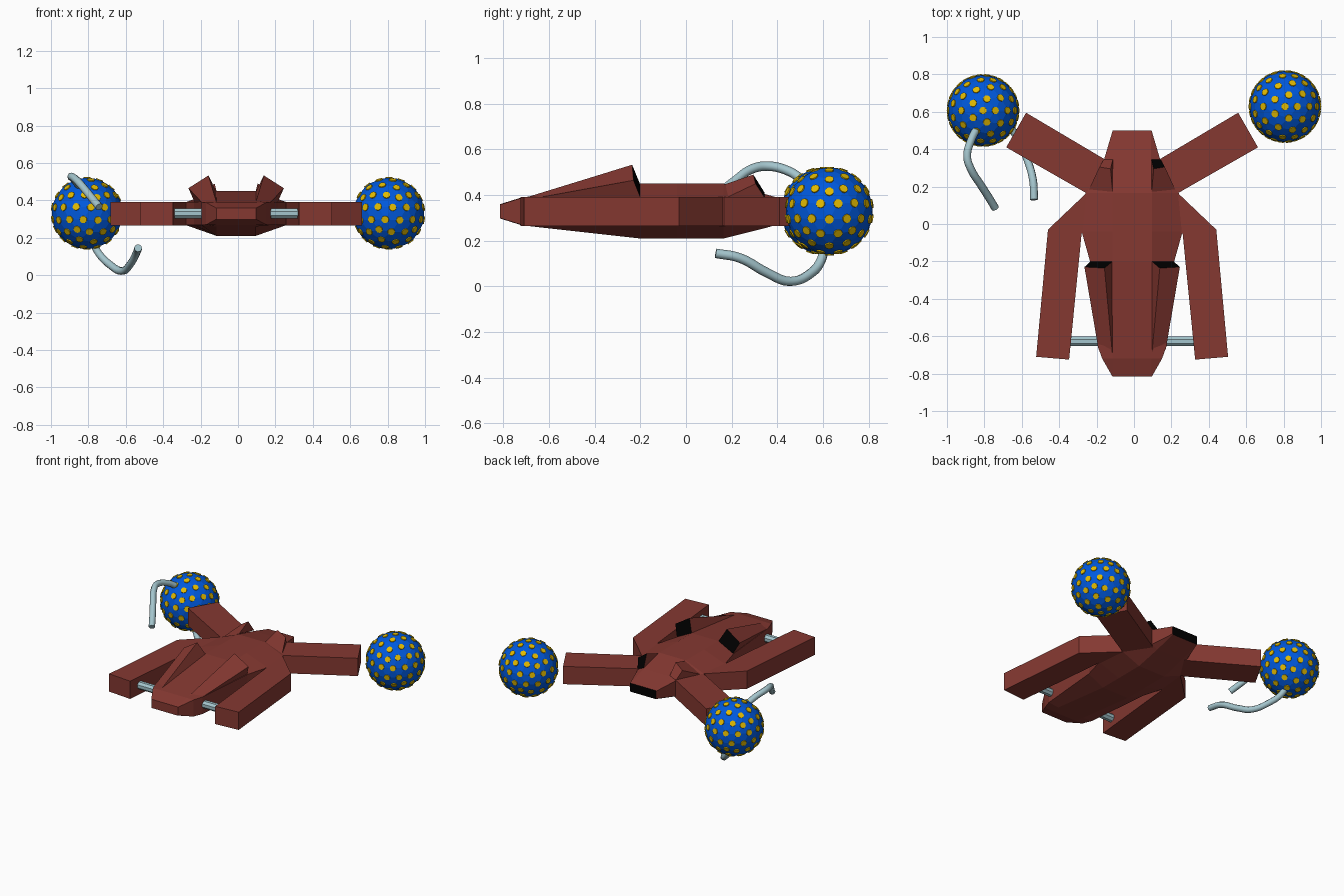
import bpy, bmesh
from mathutils import Matrix, Vector

if "Cube" in bpy.data.objects:
    bpy.data.objects.remove(bpy.data.objects["Cube"])

CX = -0.01          # the hull's centre line


def material(name, rgb):
    m = bpy.data.materials.new(name)
    m.diffuse_color = (*rgb, 1)
    m.use_nodes = True
    m.node_tree.nodes["Principled BSDF"].inputs["Base Color"].default_value = m.diffuse_color
    return m


RED = material("rust_red", (0.235, 0.040, 0.031))
BLACK = material("black", (0.0, 0.0, 0.0))
BLUE = material("blue", (0.0, 0.10, 0.73))
GOLD = material("gold", (0.76, 0.49, 0.0))
STEEL = material("pale_steel", (0.37, 0.56, 0.61))


def finish(name, bm, *mats):
    bmesh.ops.recalc_face_normals(bm, faces=bm.faces)
    me = bpy.data.meshes.new(name)
    bm.to_mesh(me)
    bm.free()
    for m in mats:
        me.materials.append(m)
    ob = bpy.data.objects.new(name, me)
    bpy.context.collection.objects.link(ob)
    return ob


def loft(name, rings, mats, end_mat=0):
    """Skin equal-sized rings of points and cap both ends."""
    bm = bmesh.new()
    rows = [[bm.verts.new(p) for p in r] for r in rings]
    n = len(rows[0])
    for a, b in zip(rows, rows[1:]):
        for i in range(n):
            j = (i + 1) % n
            bm.faces.new((a[i], a[j], b[j], b[i]))
    bm.faces.new(rows[0])
    bm.faces.new(rows[-1]).material_index = end_mat
    return finish(name, bm, *mats)


# Hull: octagonal stations (y, flat half, wide half, low, mid low, mid high, high)
stations = [
    (-0.816, 0.100, 0.105, 0.298, 0.300, 0.358, 0.360),
    (-0.72, 0.105, 0.160, 0.268, 0.270, 0.388, 0.390),
    (-0.65, 0.105, 0.185, 0.260, 0.268, 0.390, 0.398),
    (-0.20, 0.105, 0.225, 0.210, 0.268, 0.390, 0.450),
    (-0.04, 0.105, 0.270, 0.210, 0.268, 0.390, 0.450),
    (0.165, 0.105, 0.250, 0.210, 0.268, 0.390, 0.450),
    (0.345, 0.102, 0.150, 0.255, 0.275, 0.385, 0.405),
    (0.50, 0.100, 0.104, 0.300, 0.303, 0.358, 0.361),
]
rings = []
for y, f, w, z0, z1, z2, z3 in stations:
    half = [(f, z0), (w, z1), (w, z2), (f, z3)]
    ring = half + [(-x, z) for x, z in reversed(half)]
    rings.append([(CX + x, y, z) for x, z in ring])
loft("hull", rings, (RED, BLACK), 1)


def prism(name, outline, s):
    loft(name, [[(CX + s * x, y, z) for x, y in outline] for z in (0.265, 0.392)], (RED,))


def scoop(name, pts, s, rear):
    """Raised wedge: inner tip, outer tip, then the rear quad."""
    bm = bmesh.new()
    t, o, a, b, c, d = [bm.verts.new((CX + s * x, y, z)) for x, y, z in pts]
    for f in ((t, o, c, b), (t, b, a), (o, d, c), (t, a, d, o)):
        bm.faces.new(f)
    bm.faces.new((a, b, c, d)).material_index = rear
    finish(name, bm, RED, BLACK)


for s, side in ((-1, "left"), (1, "right")):
    # Front prong, bent forward from the hull
    prism(side + "_prong", [(0.22, 0.165), (0.245, 0.165), (0.45, -0.03), (0.513, -0.71),
                            (0.337, -0.725), (0.27, -0.05), (0.22, -0.05)], s)
    # Rear arm
    prism(side + "_rear_arm", [(0.567, 0.595), (0.673, 0.41), (0.245, 0.165),
                               (0.08, 0.20), (0.10, 0.32), (0.145, 0.345)], s)
    # Raised scoops on top of the hull
    scoop(side + "_front_scoop", [(0.105, -0.70, 0.39), (0.18, -0.67, 0.385), (0.105, -0.20, 0.445),
                                  (0.148, -0.236, 0.533), (0.255, -0.23, 0.465), (0.222, -0.20, 0.39)], s, 1)
    scoop(side + "_rear_scoop", [(0.105, 0.175, 0.449), (0.235, 0.175, 0.388), (0.103, 0.345, 0.41),
                                 (0.115, 0.295, 0.49), (0.175, 0.305, 0.45), (0.152, 0.345, 0.388)],
          s, 1 if s > 0 else 0)
    # Crossbar between prong and hull
    bm = bmesh.new()
    bmesh.ops.create_cone(bm, cap_ends=True, segments=8, radius1=0.028, radius2=0.028, depth=0.24,
                          matrix=Matrix.Translation((CX + s * 0.26, -0.627, 0.33))
                          @ Matrix.Rotation(1.5707963, 4, 'Y') @ Matrix.Rotation(0.3926991, 4, 'Z'))
    finish(side + "_crossbar", bm, STEEL)


def faceted_ball(radius):
    """Icosahedron with every edge split in three, pushed out to a sphere."""
    bm = bmesh.new()
    bmesh.ops.create_icosphere(bm, subdivisions=1, radius=1)
    bmesh.ops.subdivide_edges(bm, edges=bm.edges[:], cuts=2, use_grid_fill=True)
    for v in bm.verts:
        v.co = v.co.normalized() * radius
    return bm


# Faceted balls with a flat round stud on every corner
for side, centre in (("left", (-0.807, 0.607, 0.33)), ("right", (0.807, 0.628, 0.33))):
    move = Matrix.Translation(centre)
    ball = faceted_ball(0.193)
    directions = [v.co.normalized() for v in ball.verts]
    ball.transform(move)
    finish(side + "_ball", ball, BLUE)
    bm = bmesh.new()
    for d in directions:
        turn = d.to_track_quat('Z', 'Y').to_matrix().to_4x4()
        bmesh.ops.create_cone(bm, cap_ends=True, segments=10, radius1=0.0205, radius2=0.0195, depth=0.008,
                              matrix=move @ Matrix.Translation(d * 0.190) @ turn)
    finish(side + "_ball_studs", bm, GOLD)


def hose(name, points):
    cu = bpy.data.curves.new(name, 'CURVE')
    cu.dimensions = '3D'
    cu.bevel_depth = 0.021
    cu.bevel_resolution = 2
    cu.resolution_u = 5
    cu.use_fill_caps = True
    sp = cu.splines.new('BEZIER')
    sp.bezier_points.add(len(points) - 1)
    for bp, p in zip(sp.bezier_points, points):
        bp.co = Vector(p)
        bp.handle_left_type = bp.handle_right_type = 'AUTO'
    cu.materials.append(STEEL)
    bpy.context.collection.objects.link(bpy.data.objects.new(name, cu))


# Loose hoses on the left ball
hose("upper_hose", [(-0.835, 0.52, 0.46), (-0.87, 0.45, 0.505), (-0.892, 0.36, 0.527),
                    (-0.87, 0.29, 0.515), (-0.82, 0.21, 0.46), (-0.775, 0.14, 0.405), (-0.742, 0.085, 0.365)])
hose("lower_hose", [(-0.77, 0.605, 0.16), (-0.74, 0.59, 0.11), (-0.69, 0.55, 0.06), (-0.62, 0.455, 0.022),
                    (-0.575, 0.355, 0.06), (-0.54, 0.235, 0.125), (-0.534, 0.13, 0.145)])
